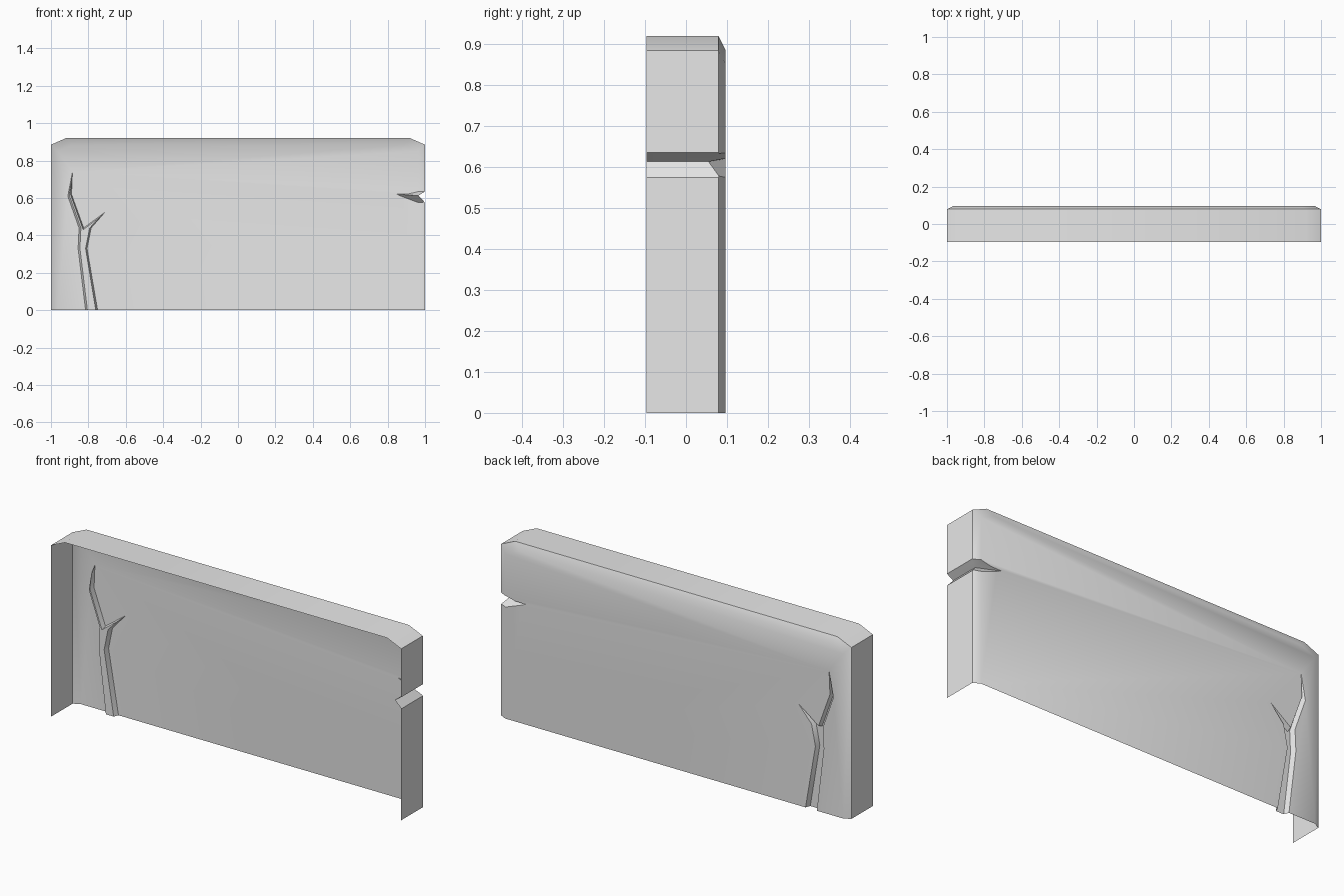
import bpy
import bmesh
import math

cube = bpy.data.objects.get("Cube")
if cube:
    bpy.data.objects.remove(cube, do_unlink=True)

BACK = 0.097


def loft(name, rings):
    """Closed solid skinned through matching rings of points."""
    bm = bmesh.new()
    loops = [[bm.verts.new(p) for p in ring] for ring in rings]
    bm.faces.new(loops[0])
    bm.faces.new(loops[-1])
    n = len(loops[0])
    for a, b in zip(loops, loops[1:]):
        for i in range(n):
            j = (i + 1) % n
            bm.faces.new((a[i], a[j], b[j], b[i]))
    bmesh.ops.recalc_face_normals(bm, faces=bm.faces)
    mesh = bpy.data.meshes.new(name)
    bm.to_mesh(mesh)
    bm.free()
    obj = bpy.data.objects.new(name, mesh)
    bpy.context.collection.objects.link(obj)
    return obj


def at_depth(points, y):
    return [(x, y, z) for x, z in points]


def slab_profile(half_width, height):
    half = [(half_width, 0), (half_width, height - 0.035), (half_width - 0.08, height)]
    return half + [(-x, z) for x, z in reversed(half)]


# Slab with clipped top corners and a chamfered back rim
outer, inner = slab_profile(1, 0.92), slab_profile(0.965, 0.885)
slab = loft("wall_slab", [at_depth(outer, -BACK), at_depth(outer, 0.079),
                          at_depth(inner, BACK)])

# Forked crack: rim on the back face, narrower floor inside
rim = [(-0.809, -0.05), (-0.855, 0.33), (-0.85, 0.44), (-0.91, 0.61),
       (-0.885, 0.74), (-0.89, 0.62), (-0.825, 0.44), (-0.71, 0.525),
       (-0.785, 0.44), (-0.807, 0.33), (-0.742, -0.05)]
floor = [(-0.799, -0.05), (-0.845, 0.33), (-0.84, 0.44), (-0.902, 0.615),
         (-0.889, 0.70), (-0.896, 0.62), (-0.828, 0.43), (-0.74, 0.496),
         (-0.793, 0.44), (-0.815, 0.33), (-0.752, -0.05)]
crack = loft("crack_cutter", [at_depth(rim, 0.12), at_depth(rim, BACK),
                              at_depth(floor, BACK - 0.025)])

# V notch running along the side and wrapping onto the back
notch = loft("notch_cutter", [
    [(0.965, -0.2, 0.613), (1.035, -0.2, 0.657), (1.035, -0.2, 0.537)],
    [(0.965, 0.055, 0.613), (1.035, 0.11, 0.657), (1.035, 0.11, 0.537)],
    [(0.85, 0.095, 0.62), (0.85, 0.14, 0.63), (0.85, 0.14, 0.61)]])

# Cut both shapes out of the slab
for cutter in (crack, notch):
    cutter.hide_render = True
    mod = slab.modifiers.new(cutter.name, 'BOOLEAN')
    mod.operation = 'DIFFERENCE'
    mod.solver = 'EXACT'
    mod.object = cutter
graph = bpy.context.evaluated_depsgraph_get()
mesh = bpy.data.meshes.new_from_object(slab.evaluated_get(graph))
slab.modifiers.clear()
slab.data = mesh
for cutter in (crack, notch):
    bpy.data.objects.remove(cutter, do_unlink=True)

# Open the front and underside, leaving a thin shell
bm = bmesh.new()
bm.from_mesh(mesh)
bm.normal_update()
opened = [f for f in bm.faces
          if all(v.co.z < 0.001 for v in f.verts)
          or all(v.co.y < -BACK + 0.001 for v in f.verts)]
bmesh.ops.delete(bm, geom=opened, context='FACES')
bm.to_mesh(mesh)
bm.free()

# Plain grey stone
grey = bpy.data.materials.new("stone_grey")
grey.use_nodes = True
colour = (0.8, 0.8, 0.8, 1)
grey.diffuse_color = colour
grey.node_tree.nodes["Principled BSDF"].inputs["Base Color"].default_value = colour
mesh.materials.clear()
mesh.materials.append(grey)

bpy.ops.object.select_all(action='DESELECT')
slab.select_set(True)
bpy.context.view_layer.objects.active = slab
bpy.ops.object.shade_smooth_by_angle(angle=math.radians(40))
